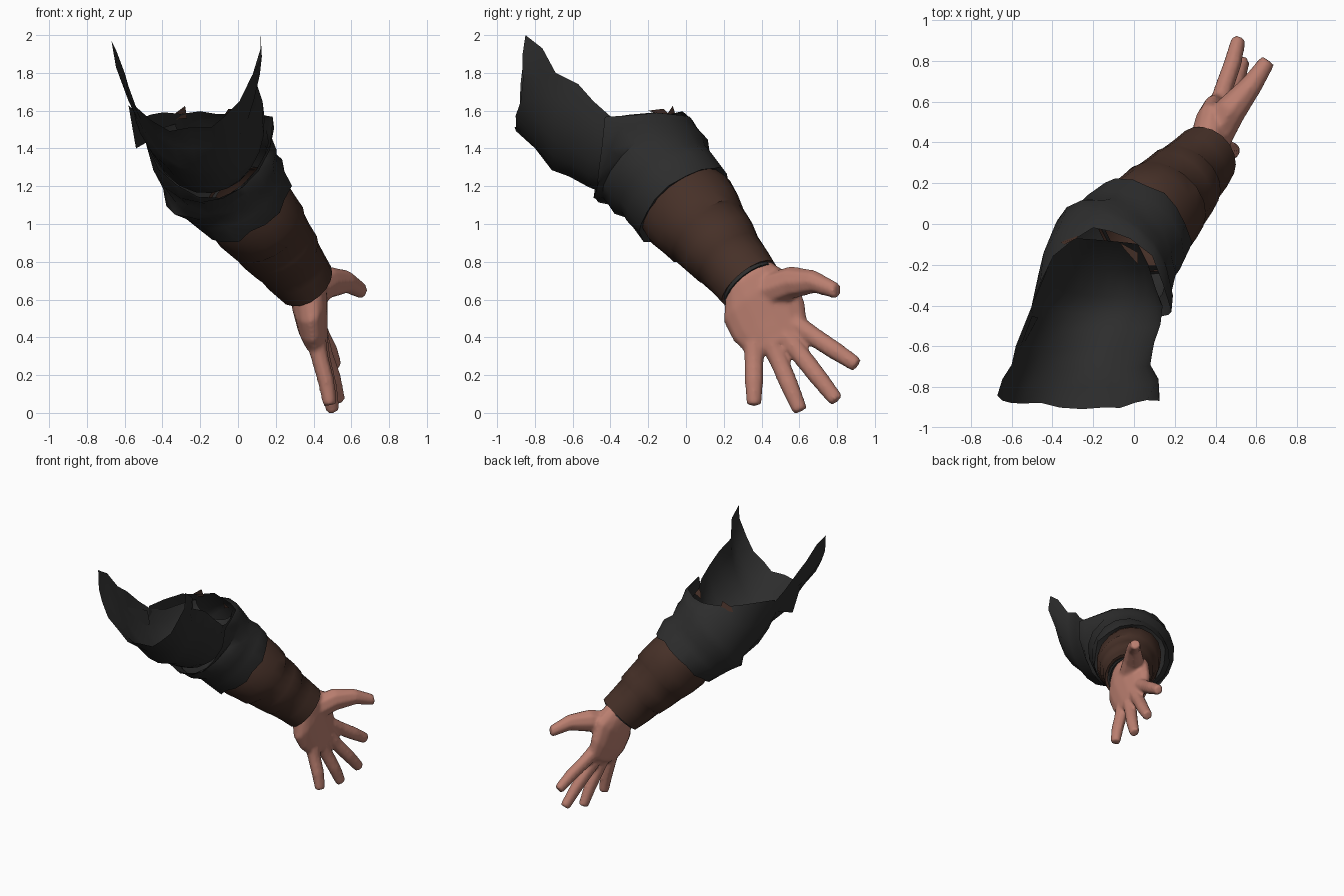
import bpy, bmesh, math, random
from mathutils import Vector as V

random.seed(4)
cube = bpy.data.objects.get("Cube")
if cube:
    bpy.data.objects.remove(cube)


def material(name, rgb):
    m = bpy.data.materials.new(name)
    m.use_nodes = True
    m.diffuse_color = (*rgb, 1)
    m.node_tree.nodes["Principled BSDF"].inputs["Base Color"].default_value = (*rgb, 1)
    return m


BLACK = material("black cloth", (0.026, 0.026, 0.026))
BROWN = material("brown leather", (0.062, 0.030, 0.021))
SKIN = material("skin", (0.49, 0.21, 0.16))


def loft(name, rings, mat, closed=True, caps=False, angle=50):
    """Skin a list of equal-length point rows."""
    bm = bmesh.new()
    rows = [[bm.verts.new(p) for p in r] for r in rings]
    n = len(rows[0])
    for a, b in zip(rows, rows[1:]):
        for i in range(n if closed else n - 1):
            j = (i + 1) % n
            bm.faces.new((a[i], a[j], b[j], b[i]))
    if caps:
        bm.faces.new(rows[0])
        bm.faces.new(rows[-1])
    bmesh.ops.recalc_face_normals(bm, faces=bm.faces)
    me = bpy.data.meshes.new(name)
    bm.to_mesh(me)
    bm.free()
    me.materials.append(mat)
    ob = bpy.data.objects.new(name, me)
    bpy.context.collection.objects.link(ob)
    bpy.ops.object.select_all(action="DESELECT")
    ob.select_set(True)
    bpy.context.view_layer.objects.active = ob
    bpy.ops.object.shade_smooth_by_angle(angle=math.radians(angle))
    return ob


def ellipse(c, u, v, n=16, wrinkle=0.0, phase=0.0):
    pts = []
    for i in range(n):
        t = math.tau * i / n
        k = 1 + wrinkle * math.sin(3 * t + phase)
        pts.append(V(c) + (V(u) * math.cos(t) + V(v) * math.sin(t)) * k)
    return pts


def arm_ring(c, ru, rv, wrinkle=0.0, phase=0.0):
    """Ellipse square to the forearm, ru across it and rv along its upper side."""
    v = V((0, 0.78, 0.62))
    u = V((0.89, -0.28, 0.35))
    return ellipse(c, u * ru, v * rv, 18, wrinkle, phase)


def jitter(points, amount):
    for p in points:
        p += V([random.uniform(-amount, amount) for _ in range(3)])


# Folded elbow part of the sleeve, wrapped around the upper sleeve
elbow = [
    ((-0.12, -0.18, 1.32), 0.315, 0.315),
    ((-0.10, -0.15, 1.27), 0.335, 0.318),
    ((-0.06, -0.11, 1.22), 0.30, 0.285),
    ((-0.02, -0.07, 1.18), 0.30, 0.29),
    ((0.035, -0.01, 1.11), 0.262, 0.285),
    ((0.03, -0.02, 1.13), 0.20, 0.23),
]
rings = [arm_ring(*s, wrinkle=0.025, phase=1.9 * i) for i, s in enumerate(elbow)]
# Saddle-shaped lip: level behind, dropping to a U in front
lip = []
for i in range(18):
    c, s = math.cos(math.tau * i / 18), math.sin(math.tau * i / 18)
    front, back = max(0, -s), max(0, s)
    lip.append(V((-0.16 + (0.35 - 0.06 * back) * c,
                  -0.42 - 0.07 * front + 0.40 * back,
                  1.57 - 0.43 * front + 0.02 * back)))
hub = V((-0.14, -0.22, 1.36))
fold = [hub + (p.lerp(q, 0.5) - hub) * 1.05 for p, q in zip(lip, rings[0])]
jitter(lip + rings[-2], 0.012)
loft("elbow_sleeve", [lip, fold] + rings, BLACK)

# Upper sleeve: an open trough with two pointed corners, ending inside the elbow
trough = [  # left corner, bottom, right corner
    ((-0.67, -0.84, 1.97), (-0.25, -0.90, 1.50), (0.12, -0.85, 2.00)),
    ((-0.645, -0.76, 1.92), (-0.24, -0.80, 1.39), (0.12, -0.76, 1.93)),
    ((-0.60, -0.69, 1.80), (-0.22, -0.71, 1.30), (0.08, -0.69, 1.80)),
    ((-0.58, -0.60, 1.73), (-0.20, -0.62, 1.24), (0.10, -0.57, 1.74)),
    ((-0.54, -0.50, 1.62), (-0.17, -0.52, 1.20), (0.13, -0.49, 1.65)),
    ((-0.50, -0.40, 1.53), (-0.14, -0.44, 1.17), (0.14, -0.40, 1.57)),
    ((-0.45, -0.28, 1.50), (-0.12, -0.36, 1.17), (0.10, -0.30, 1.53)),
    ((-0.40, -0.16, 1.51), (-0.13, -0.22, 1.25), (0.07, -0.20, 1.53)),
    ((-0.33, -0.07, 1.53), (-0.15, -0.08, 1.42), (0.02, -0.10, 1.55)),
]
rows = []
for i, (l, b, r) in enumerate(trough):
    l, b, r = V(l), V(b), V(r)
    m = (l + r) / 2
    row = []
    for k in range(13):
        t = math.pi * k / 12
        crease = 1 + 0.03 * math.sin(2.4 * i + 2 * t) * math.sin(t)
        row.append(m + ((l - m) * math.cos(t) + (b - m) * math.sin(t)) * crease)
    rows.append(row)
jitter(rows[0][1:-1], 0.015)
loft("upper_sleeve", rows, BLACK, closed=False)

# Loose flap hanging from the left side of the upper sleeve
loft("sleeve_flap", [[V((-0.58, -0.66, 1.63)), V((-0.50, -0.45, 1.54))],
                     [V((-0.54, -0.60, 1.40)), V((-0.47, -0.46, 1.44))]], BLACK, closed=False)

# Scraps of leather lining showing at the sleeve opening
for name, a, b, c, d in (
        ("lining_left", (-0.36, -0.09, 1.55), (-0.27, -0.05, 1.56), (-0.34, -0.10, 1.58), (-0.28, -0.07, 1.625)),
        ("lining_right", (-0.07, -0.09, 1.58), (0.02, -0.14, 1.58), (-0.05, -0.12, 1.61), (0.02, -0.20, 1.60))):
    loft(name, [[V(a), V(b)], [V(c), V(d)]], BROWN, closed=False)

# Leather bracer with overlapping bands
bracer = [(0.0, 0.23, 0.25), (0.12, 0.24, 0.268), (0.26, 0.238, 0.255), (0.38, 0.23, 0.238),
          (0.40, 0.22, 0.228), (0.55, 0.208, 0.218), (0.68, 0.197, 0.20), (0.70, 0.184, 0.194),
          (0.85, 0.174, 0.184), (1.0, 0.158, 0.176), (0.985, 0.138, 0.156)]
start, end = V((0.02, -0.03, 1.13)), V((0.36, 0.335, 0.685))
loft("bracer", [arm_ring(start.lerp(end, t), ru, rv, wrinkle=0.015, phase=2 * i)
                for i, (t, ru, rv) in enumerate(bracer)], BROWN, angle=40)

# Dark cloth edge peeping out of the bracer at the wrist
loft("wrist_lining", [arm_ring(start.lerp(end, t), ru, ru + 0.022)
                      for t, ru in ((0.88, 0.13), (1.015, 0.137), (1.01, 0.12), (0.9, 0.10))], BLACK)

# Palm, spanned between its little-finger edge and its thumb edge
palm = [  # x, low y, low z, high y, high z, half thickness
    (0.335, 0.19, 0.68, 0.40, 0.84, 0.08),
    (0.365, 0.21, 0.59, 0.48, 0.78, 0.095),
    (0.38, 0.20, 0.48, 0.585, 0.72, 0.095),
    (0.395, 0.25, 0.38, 0.63, 0.58, 0.08),
    (0.415, 0.315, 0.32, 0.645, 0.46, 0.062),
    (0.44, 0.38, 0.31, 0.60, 0.40, 0.04),
]
rings = []
for x, y0, z0, y1, z1, h in palm:
    lo, hi = V((x, y0, z0)), V((x, y1, z1))
    rings.append(ellipse((lo + hi) / 2, (hi - lo) / 2, V((h, -0.3 * h, 0.3 * h)), 14))
hand = [loft("hand", rings, SKIN, caps=True)]


def finger(name, points, radii):
    pts = [V(p) for p in points]
    d = (pts[-1] - pts[0]).normalized()
    side = d.cross(V((1, 0, 0))).normalized()
    depth = side.cross(d)
    pts.append(pts[-1] + d * 0.014)
    rings = [ellipse(p, side * r, depth * r * 0.9, 8) for p, r in zip(pts, radii + [radii[-1] * 0.85])]
    hand.append(loft(name, rings, SKIN, caps=True))


# Four spread fingers and the thumb
for name, base, tip in (("index_finger", (0.41, 0.56, 0.48), (0.51, 0.895, 0.26)),
                        ("middle_finger", (0.42, 0.51, 0.43), (0.53, 0.79, 0.075)),
                        ("ring_finger", (0.42, 0.44, 0.40), (0.50, 0.60, 0.022)),
                        ("little_finger", (0.41, 0.36, 0.40), (0.485, 0.36, 0.055))):
    b, t = V(base), V(tip)
    finger(name, [b, b.lerp(t, 0.35), b.lerp(t, 0.68) + V((0.006, 0, 0)), t], [0.06, 0.052, 0.05, 0.042])
finger("thumb", [(0.39, 0.42, 0.64), (0.475, 0.56, 0.69), (0.575, 0.68, 0.695), (0.65, 0.79, 0.65)],
       [0.10, 0.088, 0.062, 0.046])

# Fuse palm and fingers into one soft skin
bpy.ops.object.select_all(action="DESELECT")
for ob in hand:
    ob.select_set(True)
bpy.context.view_layer.objects.active = hand[0]
bpy.ops.object.join()
remesh = hand[0].modifiers.new("fuse", "REMESH")
remesh.mode = "VOXEL"
remesh.voxel_size = 0.012
remesh.use_smooth_shade = True
soften = hand[0].modifiers.new("soften", "SMOOTH")
soften.factor = 0.5
soften.iterations = 5
